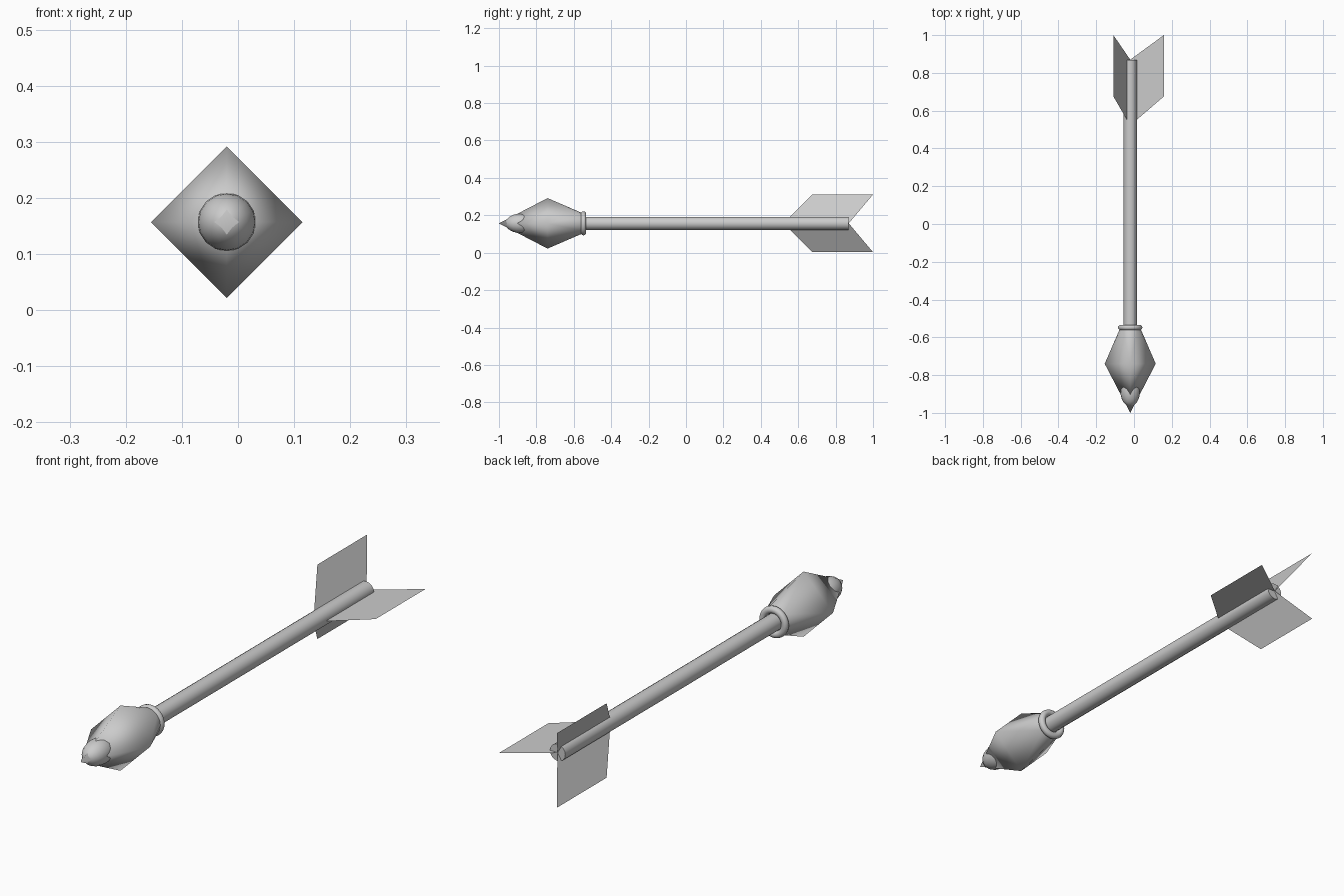
import bpy, bmesh, math
from mathutils import Vector, Matrix

if "Cube" in bpy.data.objects:
    bpy.data.objects.remove(bpy.data.objects["Cube"], do_unlink=True)

AXIS = Vector((-0.02, 0, 0.157))      # centre line of the shaft, along y
ALONG_Y = Matrix.Rotation(math.radians(90), 4, 'X')

grey = bpy.data.materials.new("plain grey")
grey.use_nodes = True
grey.diffuse_color = (0.6, 0.6, 0.6, 1)
grey.node_tree.nodes["Principled BSDF"].inputs["Base Color"].default_value = grey.diffuse_color


def add(name, bm, smooth_angle=None):
    """Turn a bmesh into an object on the shaft axis."""
    mesh = bpy.data.meshes.new(name)
    bm.to_mesh(mesh)
    bm.free()
    obj = bpy.data.objects.new(name, mesh)
    obj.location = AXIS
    mesh.materials.append(grey)
    bpy.context.collection.objects.link(obj)
    if smooth_angle:
        bpy.ops.object.select_all(action='DESELECT')
        obj.select_set(True)
        bpy.context.view_layer.objects.active = obj
        bpy.ops.object.shade_smooth_by_angle(angle=math.radians(smooth_angle))
    return obj


def polar(radius, angle, y):
    return Vector((radius * math.cos(angle), y, radius * math.sin(angle)))


# Shaft
bm = bmesh.new()
front, back = -0.6, 0.868
bmesh.ops.create_cone(bm, cap_ends=True, segments=16, radius1=0.035, radius2=0.035,
                      depth=back - front,
                      matrix=Matrix.Translation((0, (front + back) / 2, 0)) @ ALONG_Y)
add("shaft", bm, 40)

# Head: sharp point, square waist, round neck
bm = bmesh.new()
bm.verts.new((0, -1, 0))
for i in range(4):
    bm.verts.new(polar(0.135, i * math.pi / 2, -0.74))
for i in range(16):
    bm.verts.new(polar(0.055, i * math.pi / 8, -0.555))
bmesh.ops.convex_hull(bm, input=bm.verts[:])
bmesh.ops.recalc_face_normals(bm, faces=bm.faces[:])
for face in bm.faces:
    face.smooth = face.normal.y < 0.99      # keep the neck end flat
add("head", bm)

# Rounded nose swelling through the faces of the head
bm = bmesh.new()
bmesh.ops.create_uvsphere(bm, u_segments=16, v_segments=12, radius=1,
                          matrix=Matrix.Translation((0, -0.885, 0)) @ ALONG_Y
                          @ Matrix.Diagonal((0.052, 0.052, 0.08, 1)))
add("nose", bm, 60)

# Collar ring where the head meets the shaft
bpy.ops.mesh.primitive_torus_add(major_segments=32, minor_segments=12,
                                 major_radius=0.05, minor_radius=0.0145,
                                 location=AXIS + Vector((0, -0.548, 0)),
                                 rotation=(math.pi / 2, 0, 0))
collar = bpy.context.object
collar.name = "collar"
collar.data.materials.append(grey)
bpy.ops.object.shade_smooth_by_angle(angle=math.radians(60))

# Three thin swept fins around the tail
for i, name in enumerate(("left_fin", "upper_right_fin", "lower_right_fin")):
    bm = bmesh.new()
    angle = i * math.tau / 3
    outline = ((0, 0.522), (0.178, 0.675), (0.178, 1), (0, 0.87))
    bm.faces.new([bm.verts.new(polar(r, angle, y)) for r, y in outline])
    add(name, bm)
